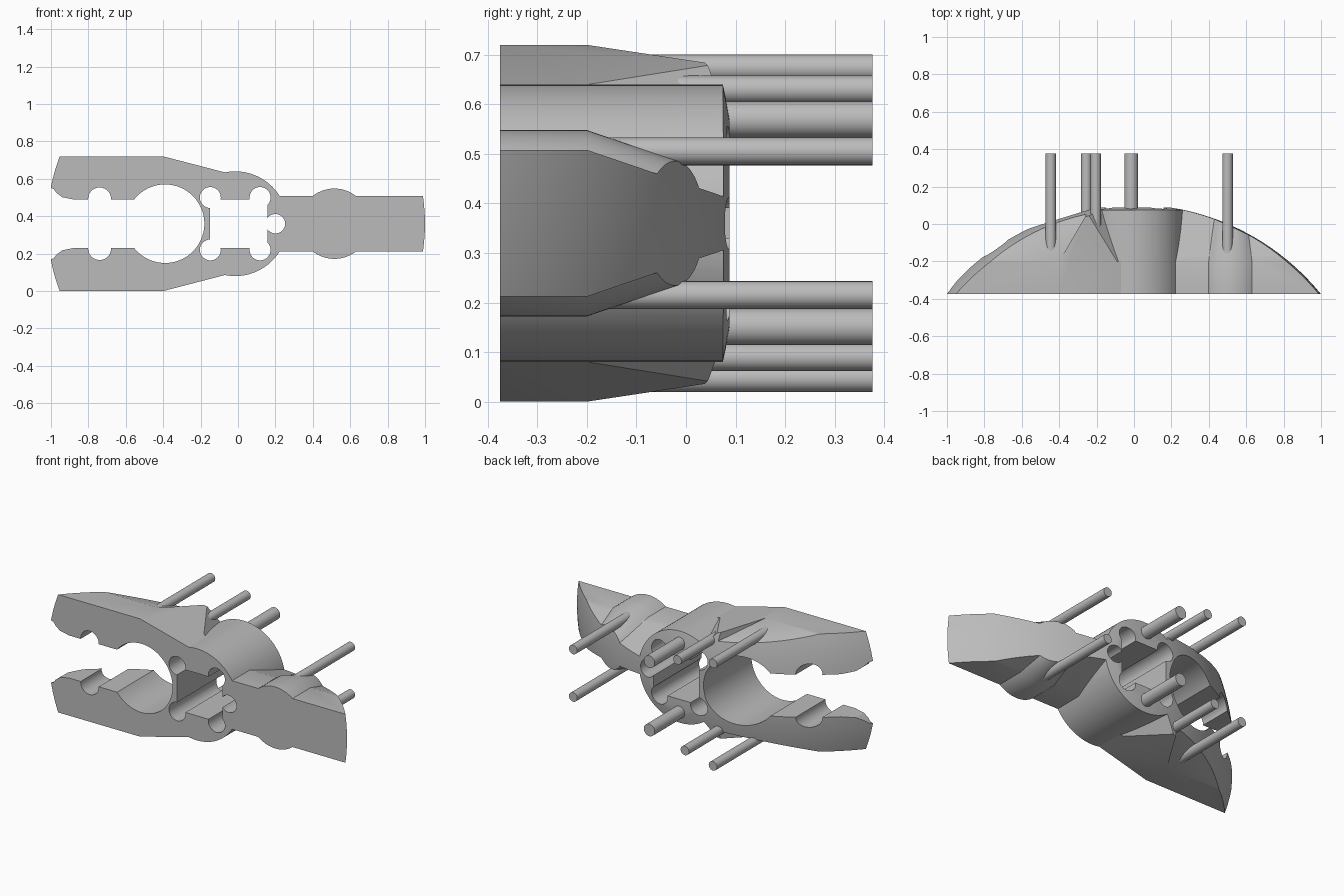
import bpy
import bmesh
import math

if "Cube" in bpy.data.objects:
    bpy.data.objects.remove(bpy.data.objects["Cube"])

MID = 0.36          # height of the mirror plane
FRONT, FOLD, CAP = -0.375, -0.2, 0.088
DRAFT = 0.34        # slope of the tapered walls behind the fold

grey = bpy.data.materials.new("plain_grey")
grey.use_nodes = True
grey.diffuse_color = (0.5, 0.5, 0.5, 1)
grey.node_tree.nodes["Principled BSDF"].inputs["Base Color"].default_value = (0.5, 0.5, 0.5, 1)


def add_object(name, bm):
    bmesh.ops.recalc_face_normals(bm, faces=bm.faces)
    mesh = bpy.data.meshes.new(name)
    bm.to_mesh(mesh)
    bm.free()
    mesh.materials.append(grey)
    obj = bpy.data.objects.new(name, mesh)
    bpy.context.collection.objects.link(obj)
    return obj


def loft(name, *sections, side=1):
    """Solid through (y, outline) sections; outlines are (x, height from mid)."""
    bm = bmesh.new()
    rings = [[bm.verts.new((x, y, MID + side * h)) for x, h in pts] for y, pts in sections]
    bm.faces.new(rings[0])
    bm.faces.new(rings[-1])
    for a, b in zip(rings, rings[1:]):
        for i in range(len(a)):
            j = (i + 1) % len(a)
            bm.faces.new((a[i], a[j], b[j], b[i]))
    return add_object(name, bm)


def ring(x, h, r, n=64):
    return [(x + r * math.cos(math.tau * i / n), h + r * math.sin(math.tau * i / n))
            for i in range(n)]


def box(x0, x1, h0, h1):
    return [(x0, h0), (x1, h0), (x1, h1), (x0, h1)]


def activate(obj):
    bpy.ops.object.select_all(action="DESELECT")
    obj.select_set(True)
    bpy.context.view_layer.objects.active = obj


def combine(target, other, operation):
    mod = target.modifiers.new("combine", "BOOLEAN")
    mod.operation = operation
    mod.solver = "EXACT"
    mod.object = other
    activate(target)
    bpy.ops.object.modifier_apply(modifier=mod.name)
    bpy.data.objects.remove(other)


def drill(target, outline, side=1):
    combine(target, loft("cutter", (-0.6, outline), (0.4, outline), side=side), "DIFFERENCE")


# Central tube
body = loft("clamp_body", (FRONT, ring(-0.015, 0, 0.28, 96)), (CAP, ring(-0.015, 0, 0.28, 96)))

# Tapered single arm with a round pad
shrink = DRAFT * (CAP - FOLD)
arm = box(0, 1.05, -0.148, 0.148)
arm_end = box(0, 1.05, -0.148 + shrink, 0.148 - shrink)
combine(body, loft("single_arm", (FRONT, arm), (FOLD, arm), (CAP, arm_end)), "UNION")
pad = ring(0.515, 0, 0.188)
combine(body, loft("pad", (FRONT, pad), (FOLD, pad), (CAP, ring(0.515, 0, 0.188 - shrink))), "UNION")

# Two jaws with tapered outer walls and a ridge near the tube
jaw_outline = [(-1.04, 0.36), (-0.4, 0.36), (-0.03, 0.264), (-0.03, 0.13), (-0.88, 0.13),
               (-0.94, 0.142), (-0.97, 0.165), (-0.985, 0.185), (-1.04, 0.205)]


def valley(y):
    def floor(x):
        return 0.279 - 0.5 * (y - FOLD) - 1.075 * (x + 0.09)
    return [(-0.3, floor(-0.3)), (0.1, floor(0.1)), (0.1, 0.8), (-0.3, 0.8)]


for side in (1, -1):
    jaw = loft("jaw", (FRONT, jaw_outline), (CAP, jaw_outline), side=side)
    taper = loft("taper", (FOLD, box(-1.2, -0.4, 0.36, 0.6)),
                 (0.3, box(-1.2, -0.11, 0.36 - 0.5 * DRAFT, 0.6)), side=side)
    combine(jaw, taper, "DIFFERENCE")
    combine(jaw, loft("valley", (FOLD, valley(FOLD)), (0.3, valley(0.3)), side=side), "DIFFERENCE")
    combine(body, jaw, "UNION")

# Large round mouth and the notches in the jaws
drill(body, ring(-0.39, 0, 0.21, 96))
for side in (1, -1):
    drill(body, ring(-0.74, 0.133, 0.061, 40), side)

# Tube bore with round corner channels
drill(body, box(-0.15, 0.158, -0.13, 0.13))
for side in (1, -1):
    for x in (-0.148, 0.118):
        drill(body, ring(x, 0.14, 0.056, 40), side)
drill(body, ring(0.2, 0, 0.052, 40))

# Domed back
bm = bmesh.new()
bmesh.ops.create_uvsphere(bm, u_segments=128, v_segments=96, radius=1.302)
for v in bm.verts:
    x, y, z = v.co
    v.co = (x - 0.01, z - 1.197, MID - y)
combine(body, add_object("dome", bm), "INTERSECT")

# Guide pins: x on the upper side, x on the lower side, offset from mid, radius
pins = {"single_arm_pin": (0.5, 0.5, 0.145, 0.028),
        "tube_pin": (-0.015, -0.015, 0.209, 0.037),
        "ridge_pin": (-0.205, -0.255, 0.27, 0.028),
        "jaw_pin": (-0.445, -0.445, 0.313, 0.028)}
parts = [body]
for name, (x_up, x_low, h, r) in pins.items():
    for side, x, label in ((1, x_up, "upper_"), (-1, x_low, "lower_")):
        outline = ring(x, h, r, 32)
        parts.append(loft(label + name, (-0.17, outline), (0.376, outline), side=side))

for obj in parts:
    activate(obj)
    bpy.ops.object.shade_smooth_by_angle(angle=math.radians(25))
